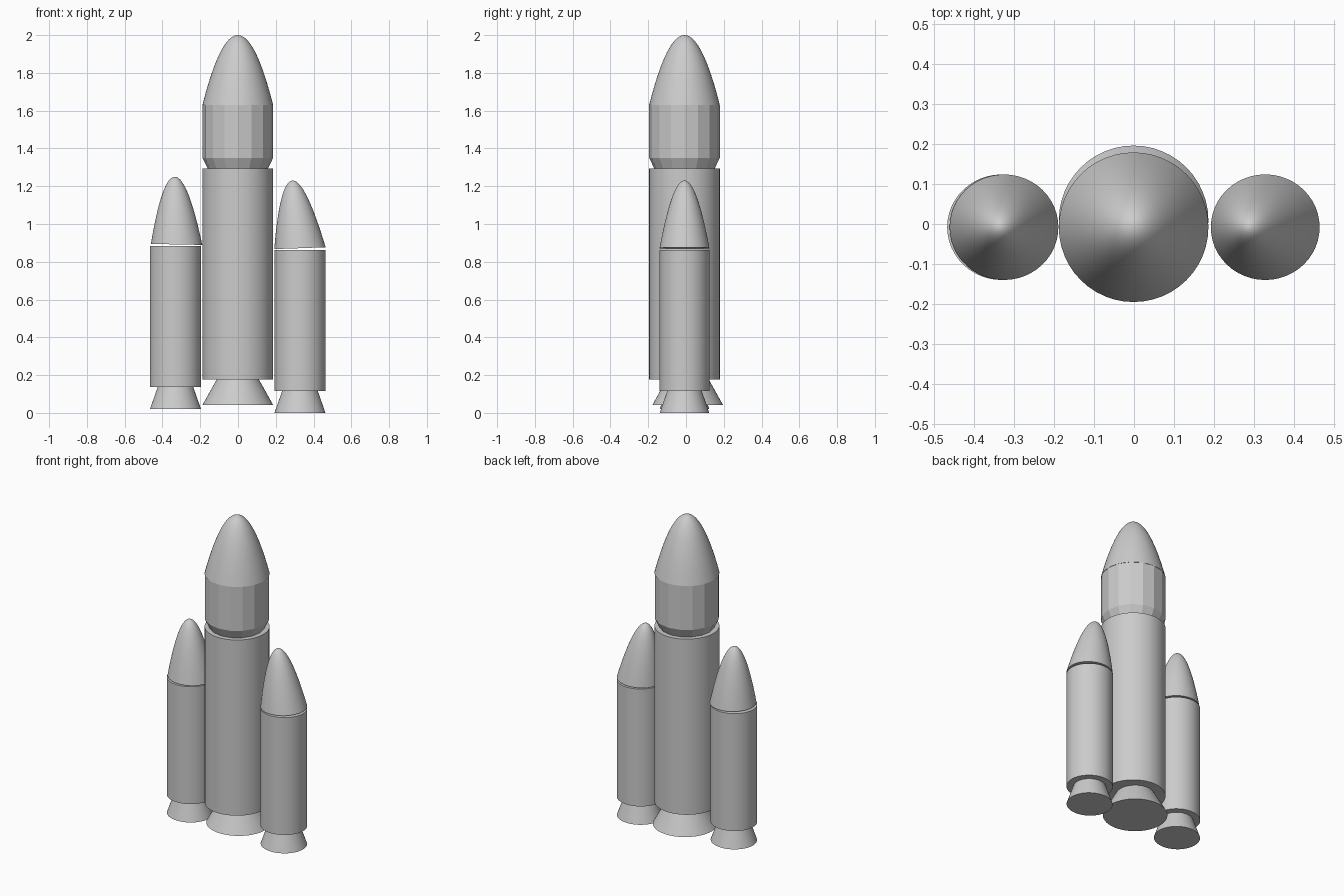
import bpy, bmesh, math

if "Cube" in bpy.data.objects:
    bpy.data.objects.remove(bpy.data.objects["Cube"], do_unlink=True)

grey = bpy.data.materials.new("light grey")
grey.use_nodes = True
grey.diffuse_color = (0.6, 0.6, 0.6, 1)
grey.node_tree.nodes["Principled BSDF"].inputs["Base Color"].default_value = (0.6, 0.6, 0.6, 1)


def lathe(name, profile, centre, sides=48, lean=0, tilt=0, squash=1, smooth=True):
    """Closed solid of rings (radius, z); the top leans along x, the base tilts."""
    bm = bmesh.new()
    low, high = profile[0][1], profile[-1][1]
    rings = []
    for radius, z in profile:
        t = (z - low) / (high - low)
        count = sides if radius > 0 else 1
        ring = []
        for i in range(count):
            a = math.tau * i / sides
            x = radius * math.cos(a)
            ring.append(bm.verts.new((centre[0] + x + lean * t,
                                      centre[1] + radius * squash * math.sin(a),
                                      z + tilt * x)))
        rings.append(ring)
    for lower, upper in zip(rings, rings[1:]):
        for i in range(sides):
            j = (i + 1) % sides
            if len(upper) == 1:
                bm.faces.new((lower[i], lower[j], upper[0]))
            else:
                bm.faces.new((lower[i], lower[j], upper[j], upper[i]))
    bm.faces.new(rings[0][::-1])
    if len(rings[-1]) > 1:
        bm.faces.new(rings[-1])
    mesh = bpy.data.meshes.new(name)
    bm.to_mesh(mesh)
    bm.free()
    mesh.materials.append(grey)
    obj = bpy.data.objects.new(name, mesh)
    bpy.context.collection.objects.link(obj)
    if smooth:
        bpy.ops.object.select_all(action="DESELECT")
        obj.select_set(True)
        bpy.context.view_layer.objects.active = obj
        bpy.ops.object.shade_smooth_by_angle(angle=math.radians(30))
    return obj


def dome(radius, low, high, steps=20):
    """Parabolic nose profile, with rings packed towards the tip."""
    return [(radius * (1 - k / steps), low + (high - low) * (1 - (1 - k / steps) ** 2))
            for k in range(steps + 1)]


# Central stage
core = (-0.001, -0.008)
lathe("core_body", [(0.187, 0.177), (0.187, 1.293)], core)
lathe("core_nozzle", [(0.187, 0.042), (0.11, 0.18)], (-0.001, 0.009))
lathe("payload_fairing", [(0.158, 1.29), (0.187, 1.35), (0.187, 1.63)], core,
      sides=16, smooth=False)
lathe("fairing_nose", dome(0.187, 1.63, 2.0), core)

# Side boosters: name, x, base height, nose x, nose lean, nose tilt
for side, x, base, nose_x, lean, tilt in (
        ("right", -0.331, 0.02, -0.325, -0.009, -0.02),
        ("left", 0.328, 0.0, 0.328, -0.039, 0.035)):
    spot = (x, -0.008)
    lathe(side + "_booster_nozzle", [(0.135, base), (0.093, base + 0.12)], spot, squash=0.97)
    lathe(side + "_booster_body", [(0.136, base + 0.117), (0.136, base + 0.863)], spot, squash=0.97)
    lathe(side + "_booster_nose", dome(0.136, base + 0.872, base + 1.23), (nose_x, -0.008),
          lean=lean, tilt=tilt, squash=0.97)
